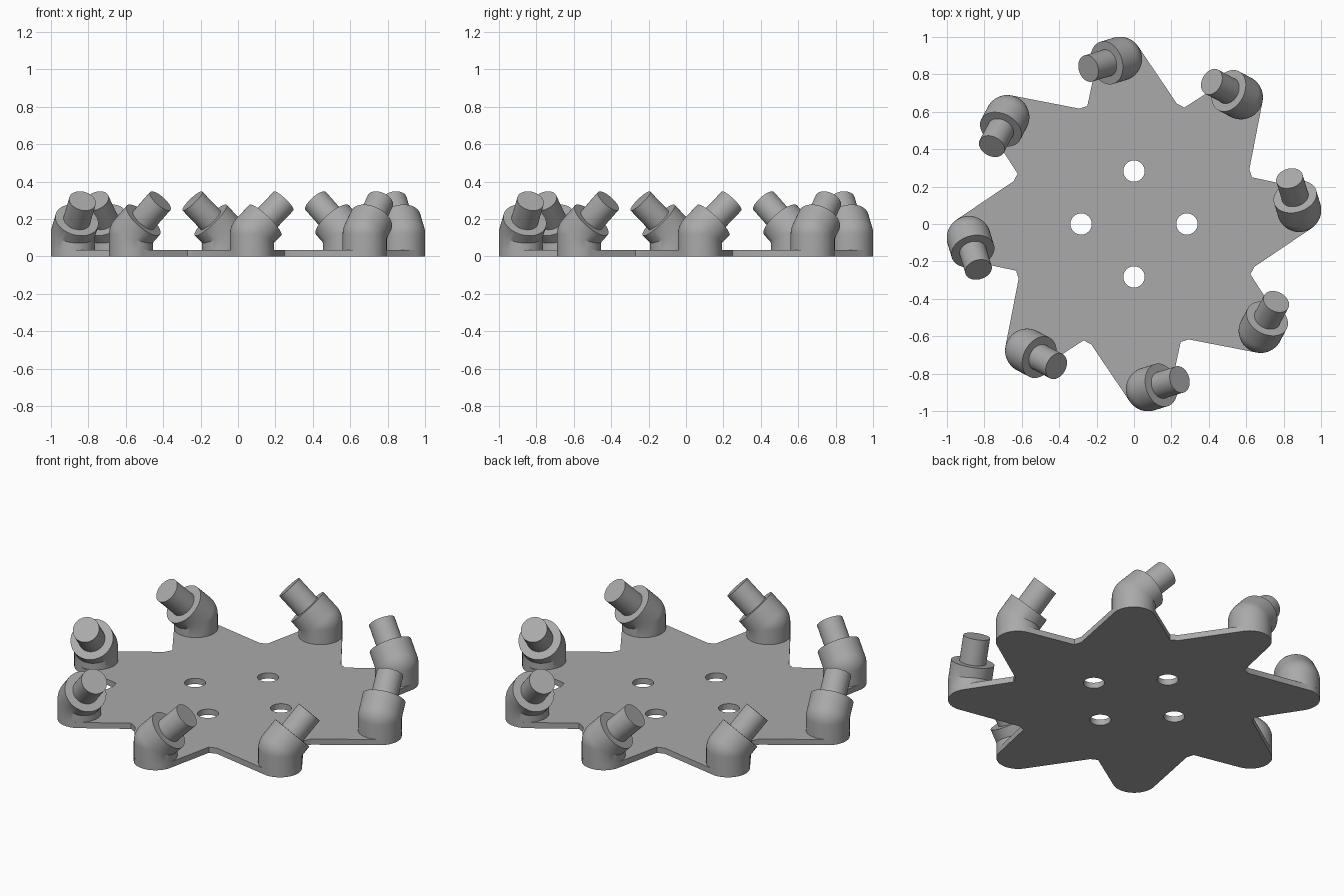
import bpy, bmesh, math
from mathutils import Matrix, Vector

if "Cube" in bpy.data.objects:
    bpy.data.objects.remove(bpy.data.objects["Cube"])

R, R_PEG = 0.118, 0.073          # socket and peg radii
T = 0.034                        # plate thickness
BASE = Vector((0.075, -0.883))   # centre of the first arm tip
BEND_Z, TILT, HEADING = 0.12, math.radians(45), math.radians(17)
SOCKET_LEN, TOTAL_LEN = 0.105, 0.25
ARMS, SEG = 8, 48

grey = bpy.data.materials.new("mid_grey")
grey.diffuse_color = (0.40, 0.40, 0.40, 1)
grey.use_nodes = True
grey.node_tree.nodes["Principled BSDF"].inputs["Base Color"].default_value = grey.diffuse_color


def polar(r, a):
    return Vector((r * math.cos(a), r * math.sin(a)))


def smooth(ob):
    bpy.ops.object.select_all(action='DESELECT')
    ob.select_set(True)
    bpy.context.view_layer.objects.active = ob
    bpy.ops.object.shade_smooth_by_angle(angle=math.radians(30))


def tip_outline():
    """One eighth of the star outline: valley corner, rounded tip, valley corner."""
    left, right = polar(0.683, math.radians(-109.6)), polar(0.678, math.radians(-68.4))
    ends = []
    for p, s in ((left, 1), (right, -1)):
        d = p - BASE
        ends.append(math.atan2(d.y, d.x) + s * math.acos(R / d.length))
    a0, a1 = ends[0], ends[1] + 2 * math.pi
    arc = [BASE + polar(R, a0 + (a1 - a0) * i / 18) for i in range(19)]
    return [left] + arc + [right]


# Star plate with four round holes
outline = []
for k in range(ARMS):
    turn = Matrix.Rotation(k * 2 * math.pi / ARMS, 2)
    outline += [turn @ p for p in tip_outline()]
loops = [outline]
for k in range(4):
    c = polar(0.283, k * math.pi / 2)
    loops.append([c + polar(0.057, 2 * math.pi * i / 32) for i in range(32)])

curve = bpy.data.curves.new("star_plate", 'CURVE')
curve.dimensions, curve.fill_mode, curve.extrude = '2D', 'BOTH', T / 2
for pts in loops:
    sp = curve.splines.new('POLY')
    sp.points.add(len(pts) - 1)
    for sp_pt, p in zip(sp.points, pts):
        sp_pt.co = (p.x, p.y, 0, 1)
    sp.use_cyclic_u = True
plate = bpy.data.objects.new("star_plate", curve)
bpy.context.collection.objects.link(plate)
plate.location.z = T / 2
plate.select_set(True)
bpy.context.view_layer.objects.active = plate
bpy.ops.object.convert(target='MESH')
plate = bpy.context.object
plate.data.materials.clear()
plate.data.materials.append(grey)
smooth(plate)


# Bent socket with a peg: round outer elbow, mitred inner elbow
def elbow_ring(bm, angle):
    rot, ring = Matrix.Rotation(angle, 3, 'Y'), []
    for i in range(SEG):
        p = polar(R, 2 * math.pi * (i + 0.5) / SEG)
        if p.x <= 0:
            co = rot @ Vector((p.x, p.y, 0))
        else:
            co = Vector((p.x, p.y, -p.x * math.tan(TILT / 2)))
        ring.append(bm.verts.new(co + Vector((0, 0, BEND_Z))))
    return ring


def tube_ring(bm, r, along):
    rot, ring = Matrix.Rotation(TILT, 3, 'Y'), []
    for i in range(SEG):
        p = polar(r, 2 * math.pi * (i + 0.5) / SEG)
        ring.append(bm.verts.new(rot @ Vector((p.x, p.y, along)) + Vector((0, 0, BEND_Z))))
    return ring


bm = bmesh.new()
foot = []
for i in range(SEG):
    p = polar(R, 2 * math.pi * (i + 0.5) / SEG)
    foot.append(bm.verts.new((p.x, p.y, T)))
rings = [foot] + [elbow_ring(bm, TILT * k / 8) for k in range(9)]
rings += [tube_ring(bm, R, SOCKET_LEN), tube_ring(bm, R_PEG, SOCKET_LEN),
          tube_ring(bm, R_PEG, TOTAL_LEN)]
for a, b in zip(rings, rings[1:]):
    for i in range(SEG):
        j = (i + 1) % SEG
        bm.faces.new((a[i], a[j], b[j], b[i]))
bm.faces.new(rings[-1])
bmesh.ops.remove_doubles(bm, verts=bm.verts, dist=1e-5)
bmesh.ops.recalc_face_normals(bm, faces=bm.faces)
mesh = bpy.data.meshes.new("bent_socket")
bm.to_mesh(mesh)
bm.free()
mesh.materials.append(grey)

# Eight sockets around the star
for k in range(ARMS):
    a = k * 2 * math.pi / ARMS
    ob = bpy.data.objects.new(f"bent_socket_{k + 1}", mesh)
    bpy.context.collection.objects.link(ob)
    ob.location = (Matrix.Rotation(a, 2) @ BASE).to_3d()
    ob.rotation_euler.z = a + HEADING
    if k == 0:
        smooth(ob)
